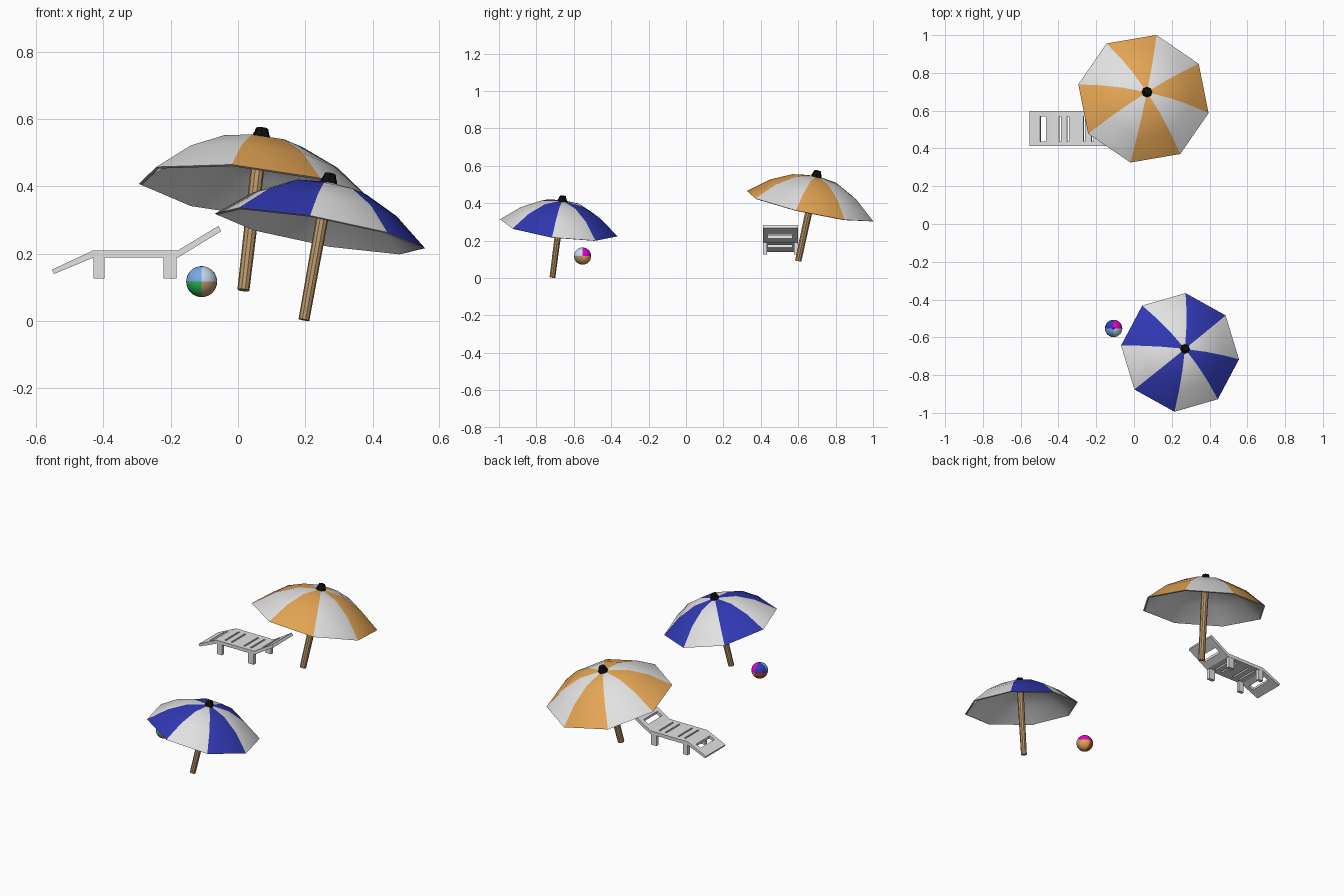
import bpy, bmesh, math
from mathutils import Vector, Matrix

if "Cube" in bpy.data.objects:
    bpy.data.objects.remove(bpy.data.objects["Cube"])


def mat(name, r, g, b):
    m = bpy.data.materials.new(name)
    m.diffuse_color = (r, g, b, 1)
    m.use_nodes = True
    m.node_tree.nodes["Principled BSDF"].inputs["Base Color"].default_value = m.diffuse_color
    return m


WHITE = mat("white", .76, .76, .76)
ORANGE = mat("orange", .78, .38, .09)
BLUE = mat("deep blue", .03, .04, .45)
WOOD = mat("wood", .50, .31, .15)
BLACK = mat("black", .005, .005, .005)
SKY = mat("sky blue", .20, .42, .85)
PALE = mat("pale blue", .55, .70, .82)
MAGENTA = mat("magenta", .85, .0, .65)
GREEN = mat("green", .02, .45, .08)
RED = mat("red", .65, .06, .03)


def finish(bm, name, mats, matrix=None, smooth=None):
    bmesh.ops.recalc_face_normals(bm, faces=bm.faces)
    if matrix:
        bm.transform(matrix)
    me = bpy.data.meshes.new(name)
    bm.to_mesh(me)
    bm.free()
    for m in mats:
        me.materials.append(m)
    ob = bpy.data.objects.new(name, me)
    bpy.context.collection.objects.link(ob)
    if smooth:
        bpy.ops.object.select_all(action='DESELECT')
        ob.select_set(True)
        bpy.context.view_layer.objects.active = ob
        bpy.ops.object.shade_smooth_by_angle(angle=math.radians(smooth))
    return ob


def lathe(profile, sides, offset=0.0, pick=None):
    """Revolve (radius, height) points; radius 0 becomes a pole. pick(segment, side) -> material."""
    bm = bmesh.new()
    rings = []
    for r, z in profile:
        if r == 0:
            rings.append([bm.verts.new((0, 0, z))] * sides)
        else:
            rings.append([bm.verts.new((r * math.cos(offset + math.tau * k / sides),
                                        r * math.sin(offset + math.tau * k / sides), z))
                          for k in range(sides)])
    for i in range(len(rings) - 1):
        for k in range(sides):
            n = (k + 1) % sides
            loop = [rings[i][k], rings[i][n], rings[i + 1][n], rings[i + 1][k]]
            f = bm.faces.new(list(dict.fromkeys(loop)))
            f.material_index = pick(i, k) if pick else 0
    return bm


# Parasols: striped canopy with white lining, pole and finial
OUTER = [(0, .467), (.13, .446), (.242, .391), (.354, .301)]
INNER = [(.345, .298), (.239, .383), (.128, .438), (0, .459)]


def parasol(label, base, axis, size, turn, colour, parity):
    rot = Vector((0, 0, 1)).rotation_difference(Vector(axis)).to_matrix().to_4x4()
    m = Matrix.Translation(base) @ rot @ Matrix.Scale(size, 4)
    canopy = lathe(OUTER + INNER, 8, math.radians(turn),
                   lambda i, k: 1 if i < 3 and k % 2 == parity else 0)
    finish(canopy, label + "_canopy", [WHITE, colour], m, 32)
    finish(lathe([(0, 0), (.018, 0), (.021, .46), (0, .46)], 10),
           label + "_pole", [WOOD], m)
    finish(lathe([(0, .452), (.025, .452), (.028, .468), (.022, .482), (.018, .495), (0, .498)], 8),
           label + "_finial", [BLACK], m)


parasol("orange_parasol", (.016, .600, .092), (.116, .216, 1), 1.0, -12, ORANGE, 0)
parasol("blue_parasol", (.196, -.714, .0035), (.18, .129, 1), .9, -6, BLUE, 1)

# Beach ball: eight coloured octants and a dark valve
BALL = Matrix.Translation((-.108, -.553, .117))
bm = bmesh.new()
bmesh.ops.create_uvsphere(bm, u_segments=24, v_segments=16, radius=.046)
for f in bm.faces:
    c = f.calc_center_median()
    f.material_index = (c.x > 0) + 2 * (c.y > 0) + 4 * (c.z > 0)
finish(bm, "beach_ball", [GREEN, WOOD, RED, ORANGE, SKY, PALE, BLUE, MAGENTA], BALL, 40)
finish(lathe([(0, .044), (.006, .044), (.005, .047), (0, .047)], 8), "ball_valve", [BLACK], BALL)

# Lounger: bent slab with slots, given by its upper and lower side profile
TOP = [(-.553, .153), (-.432, .209), (-.180, .209), (-.058, .283)]
LOW = [(-.547, .140), (-.429, .189), (-.178, .189), (-.050, .267)]
SLOTS = [(.46, .72)] + [(u - .02, u + .02) for u in (1.16, 1.33, 1.67, 1.84)] + [(2.28, 2.54)]
YS = [.412, .437, .570, .599]


def along(pts, u):
    i = min(int(u), 2)
    return Vector(pts[i]).lerp(Vector(pts[i + 1]), u - i)


us = sorted([0, 1, 2, 3] + [u for s in SLOTS for u in s])
bm = bmesh.new()
grid = []
for pts in (TOP, LOW):
    grid.append([[bm.verts.new((along(pts, u).x, y, along(pts, u).y)) for y in YS] for u in us])
solid = {(i, j) for i in range(len(us) - 1) for j in range(3)
         if not (j == 1 and any(a < (us[i] + us[i + 1]) / 2 < b for a, b in SLOTS))}
for i, j in solid:
    ring = [(i, j), (i + 1, j), (i + 1, j + 1), (i, j + 1)]
    for layer in grid:
        bm.faces.new([layer[a][b] for a, b in ring])
    for e, nb in enumerate([(i, j - 1), (i + 1, j), (i, j + 1), (i - 1, j)]):
        if nb not in solid:
            (a, b), (c, d) = ring[e], ring[(e + 1) % 4]
            bm.faces.new([grid[0][a][b], grid[0][c][d], grid[1][c][d], grid[1][a][b]])
finish(bm, "lounger_bed", [WHITE])

# Lounger legs
for end, x0, x1 in (("foot", -.430, -.397), ("head", -.221, -.183)):
    for side, y in (("near", .422), ("far", .588)):
        bm = bmesh.new()
        bmesh.ops.create_cube(bm, size=1)
        m = Matrix.Translation(((x0 + x1) / 2, y, .159)) @ Matrix.Diagonal((x1 - x0, .02, .066, 1))
        finish(bm, f"lounger_{end}_{side}_leg", [WHITE], m)
